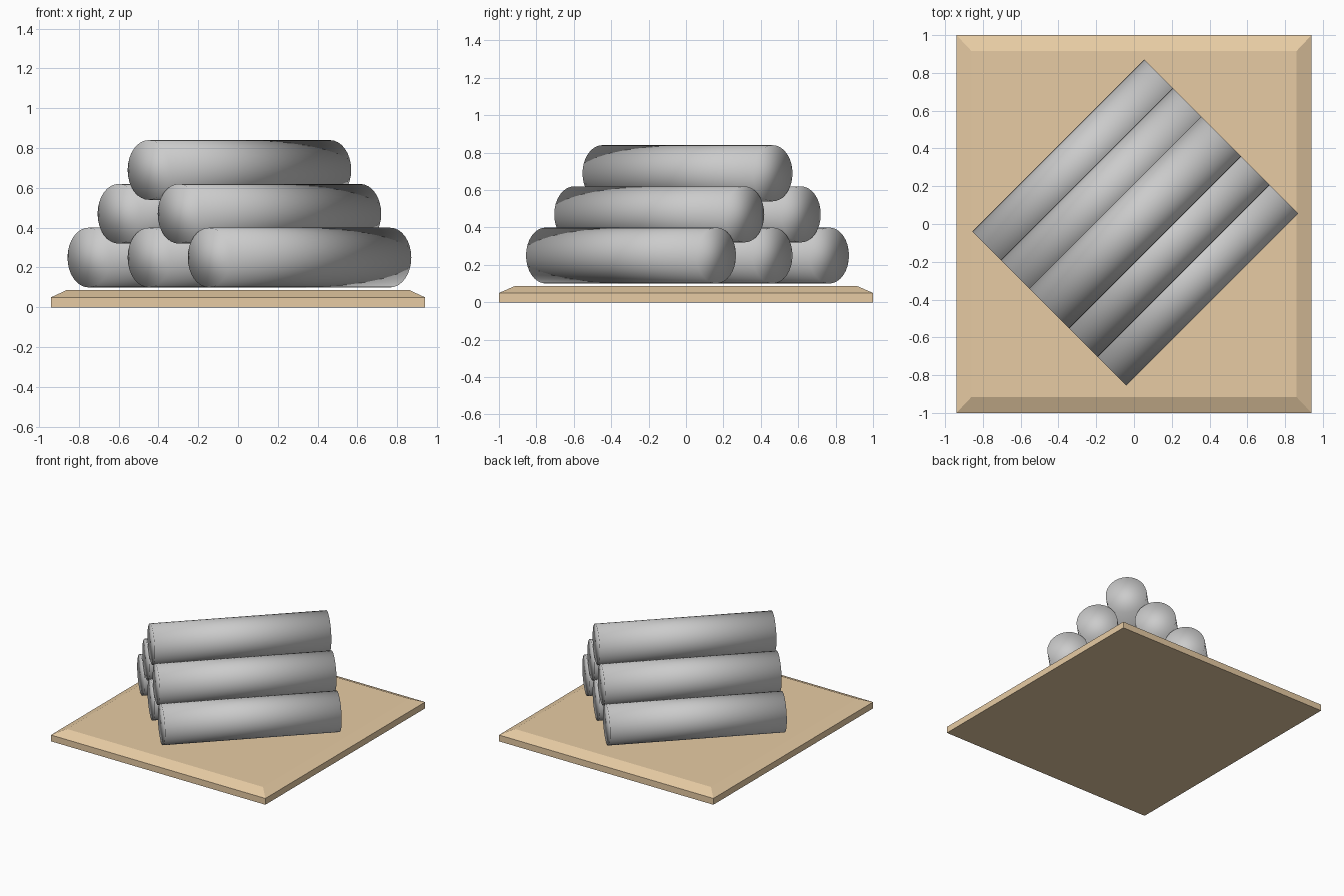
import bpy, bmesh, math
from mathutils import Matrix

if "Cube" in bpy.data.objects:
    bpy.data.objects.remove(bpy.data.objects["Cube"])

# Base board: box with a chamfered top rim
HX, HY, RIM_Z, TOP_Z, INSET_X, INSET_Y = 0.94, 1.0, 0.05, 0.087, 0.08, 0.085
bm = bmesh.new()
rings = []
for hx, hy, z in ((HX, HY, 0), (HX, HY, RIM_Z), (HX - INSET_X, HY - INSET_Y, TOP_Z)):
    rings.append([bm.verts.new((sx * hx, sy * hy, z))
                  for sx, sy in ((-1, -1), (1, -1), (1, 1), (-1, 1))])
for low, high in zip(rings, rings[1:]):
    for i in range(4):
        j = (i + 1) % 4
        bm.faces.new((low[i], low[j], high[j], high[i]))
bm.faces.new(rings[0][::-1])
bm.faces.new(rings[-1])
mesh = bpy.data.meshes.new("base_board")
bm.to_mesh(mesh)
bm.free()
board = bpy.data.objects.new("base_board", mesh)
bpy.context.collection.objects.link(board)
wood = bpy.data.materials.new("wood")
wood.diffuse_color = (0.8, 0.6, 0.37, 1)
wood.use_nodes = True
wood.node_tree.nodes["Principled BSDF"].inputs["Base Color"].default_value = wood.diffuse_color
mesh.materials.append(wood)

# Shared log mesh: cylinder lying along the x = y diagonal
bm = bmesh.new()
lay_down = Matrix.Rotation(math.radians(45), 4, 'Z') @ Matrix.Rotation(math.radians(90), 4, 'Y')
bmesh.ops.create_cone(bm, cap_ends=True, segments=32, radius1=0.15, radius2=0.15,
                      depth=1.288, matrix=lay_down)
for f in bm.faces:
    f.smooth = True
log_mesh = bpy.data.meshes.new("log")
bm.to_mesh(log_mesh)
bm.free()

# Pyramid stack of three, two and one logs
for row, count in enumerate((3, 2, 1)):
    for i in range(count):
        d = (i - (count - 1) / 2) * 0.302
        log = bpy.data.objects.new(f"log_row{row + 1}_{i + 1}", log_mesh)
        log.location = (0.007 + d, 0.008 - d, 0.25 + 0.22 * row)
        bpy.context.collection.objects.link(log)
